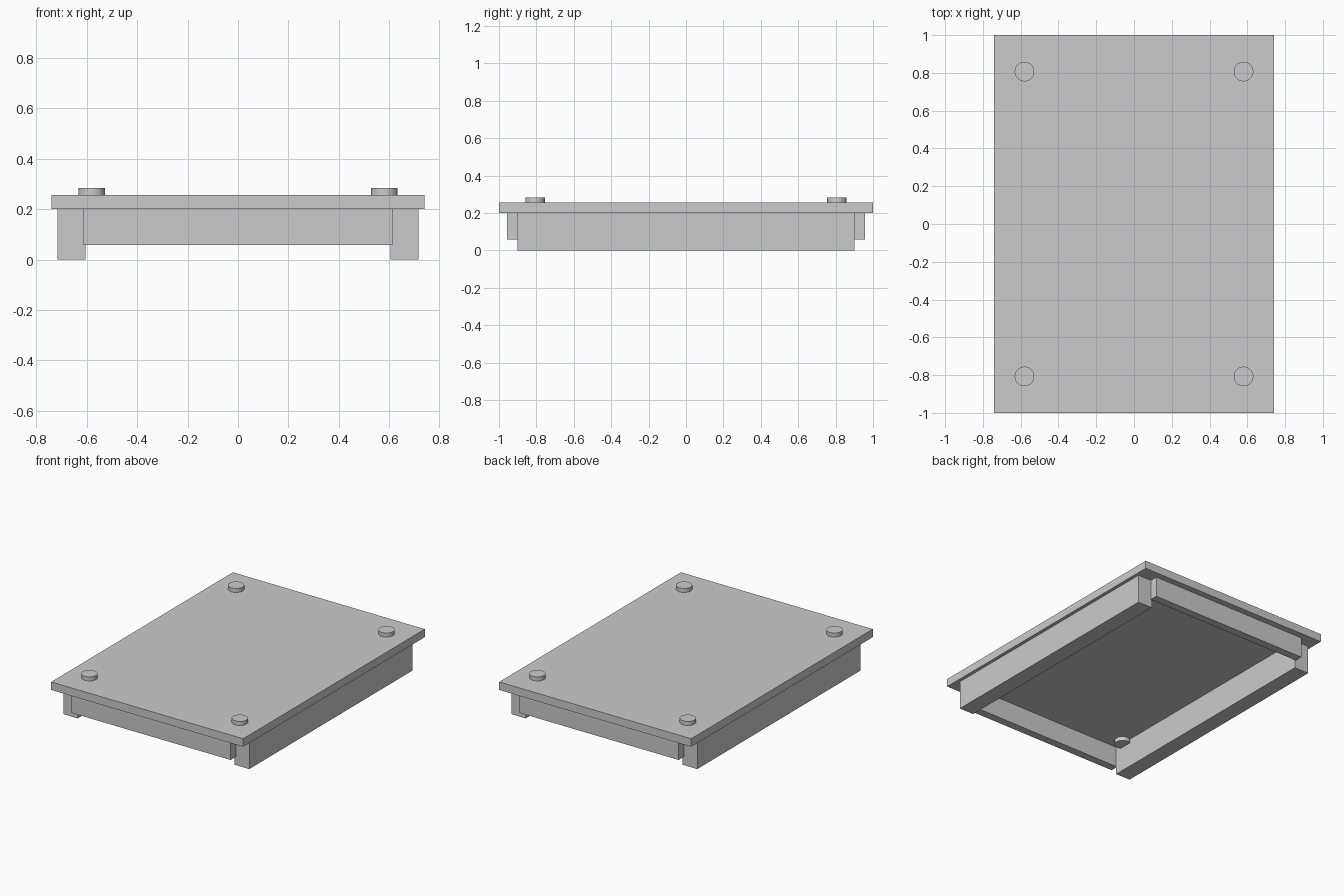
import bpy
import math

cube = bpy.data.objects.get("Cube")
if cube:
    bpy.data.objects.remove(cube, do_unlink=True)

# Single plain grey
grey = bpy.data.materials.new("plain_grey")
grey.use_nodes = True
colour = (0.6, 0.6, 0.6, 1)
grey.diffuse_color = colour
grey.node_tree.nodes["Principled BSDF"].inputs["Base Color"].default_value = colour


def box(name, low, high):
    """Box spanning two opposite corners."""
    centre = [(a + b) / 2 for a, b in zip(low, high)]
    bpy.ops.mesh.primitive_cube_add(size=1, location=centre)
    obj = bpy.context.object
    obj.name = name
    obj.scale = [b - a for a, b in zip(low, high)]
    bpy.ops.object.transform_apply(location=False, rotation=False, scale=True)
    obj.data.materials.append(grey)


def peg(name, x, y, bottom, top):
    """Round peg passing through the panel."""
    bpy.ops.mesh.primitive_cylinder_add(
        vertices=32, radius=0.052, depth=top - bottom,
        location=(x, y, (bottom + top) / 2))
    obj = bpy.context.object
    obj.name = name
    obj.data.materials.append(grey)
    bpy.ops.object.shade_smooth_by_angle(angle=math.radians(30))


# Top panel
box("top_panel", (-0.74, -1, 0.2), (0.74, 1, 0.256))

# Deep rails along the two long sides
for side, s in (("left", 1), ("right", -1)):
    xs = sorted((s * 0.605, s * 0.717))
    box(side + "_rail", (xs[0], -0.9, 0), (xs[1], 0.9, 0.2))

# Shallower rails across the two ends
for end, s in (("front", -1), ("back", 1)):
    ys = sorted((s * 0.9, s * 0.956))
    box(end + "_rail", (-0.613, ys[0], 0.057), (0.613, ys[1], 0.2))

# Pegs at the four corners
for end, sy in (("front", -1), ("back", 1)):
    for side, sx in (("left", 1), ("right", -1)):
        peg(f"{end}_{side}_peg", sx * 0.58, sy * 0.807, 0.172, 0.284)
